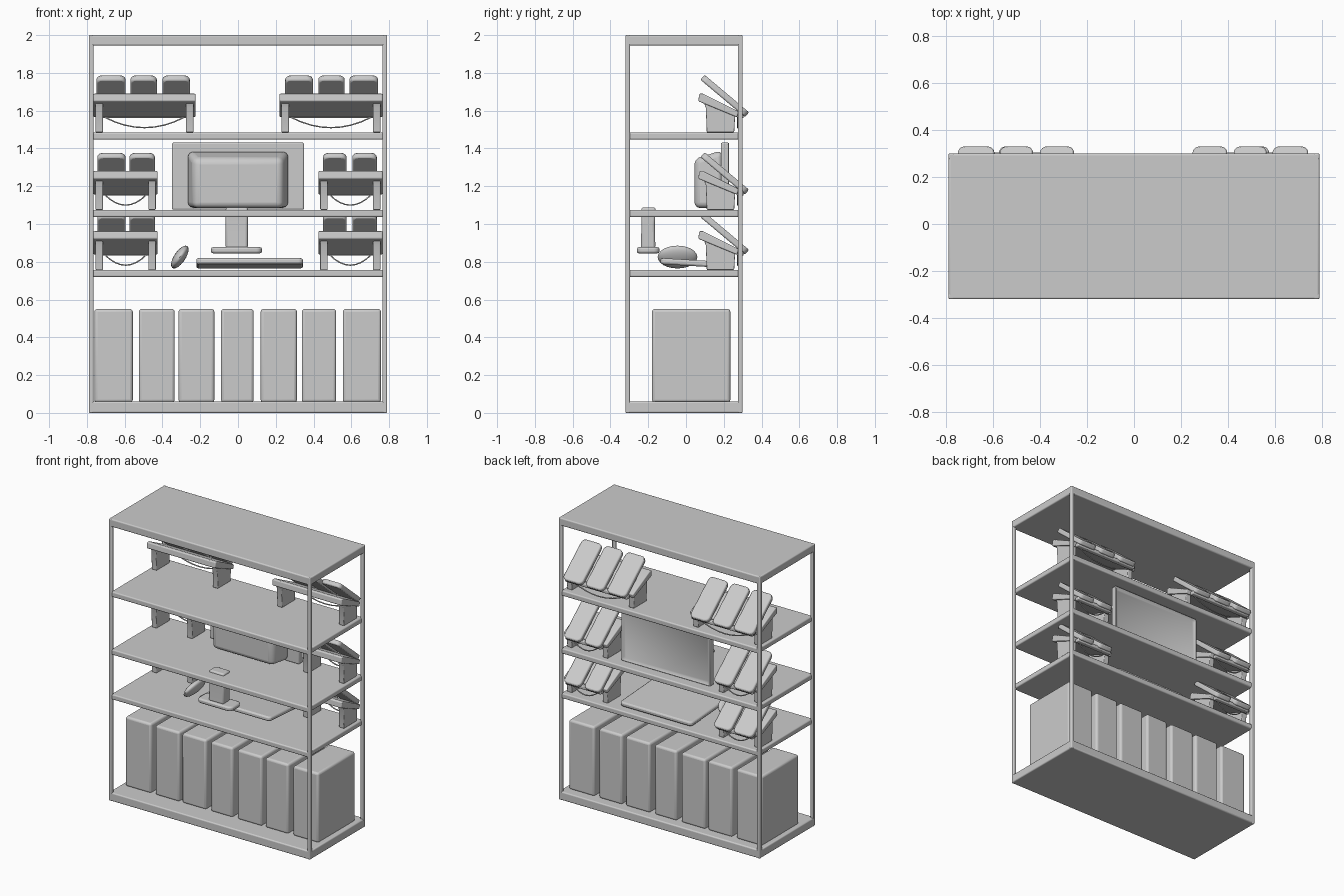
import bpy, bmesh, math
from mathutils import Matrix, Vector

if "Cube" in bpy.data.objects:
    bpy.data.objects.remove(bpy.data.objects["Cube"])


def finish(name, bm, bevel=0.0, segs=3):
    bmesh.ops.recalc_face_normals(bm, faces=bm.faces)
    me = bpy.data.meshes.new(name)
    bm.to_mesh(me)
    bm.free()
    ob = bpy.data.objects.new(name, me)
    bpy.context.collection.objects.link(ob)
    if bevel:
        m = ob.modifiers.new("Bevel", 'BEVEL')
        m.width, m.segments, m.limit_method = bevel, segs, 'ANGLE'
    bpy.ops.object.select_all(action='DESELECT')
    ob.select_set(True)
    bpy.context.view_layer.objects.active = ob
    bpy.ops.object.shade_smooth_by_angle(angle=math.radians(40))
    return ob


def box(name, x, y, z, bevel=0.0):
    """Box from (min, max) pairs."""
    bm = bmesh.new()
    bmesh.ops.create_cube(bm, size=1)
    for v in bm.verts:
        v.co = Vector([(a + b) / 2 + c * (b - a) for c, (a, b) in zip(v.co, (x, y, z))])
    return finish(name, bm, bevel)


def extrude_x(name, profile, x0, x1, bevel=0.0):
    """Extrude a (y, z) profile along x."""
    bm = bmesh.new()
    f = bm.faces.new([bm.verts.new((x0, y, z)) for y, z in profile])
    r = bmesh.ops.extrude_face_region(bm, geom=[f])
    bmesh.ops.translate(bm, vec=(x1 - x0, 0, 0),
                        verts=[v for v in r['geom'] if isinstance(v, bmesh.types.BMVert)])
    return finish(name, bm, bevel)


def rounded_slab(name, size, radius, matrix, bevel):
    """Flat slab with rounded corners in plan, placed by a matrix."""
    w, l, t = size
    bm = bmesh.new()
    pts = []
    for k, (sx, sy) in enumerate(((1, 1), (-1, 1), (-1, -1), (1, -1))):
        for i in range(5):
            a = math.radians(90 * k + 22.5 * i)
            pts.append((sx * (w / 2 - radius) + radius * math.cos(a),
                        sy * (l / 2 - radius) + radius * math.sin(a), -t / 2))
    f = bm.faces.new([bm.verts.new(p) for p in pts])
    r = bmesh.ops.extrude_face_region(bm, geom=[f])
    bmesh.ops.translate(bm, vec=(0, 0, t),
                        verts=[v for v in r['geom'] if isinstance(v, bmesh.types.BMVert)])
    bm.transform(matrix)
    return finish(name, bm, bevel, 2)


# Rack: corner posts and shelves
for sx in (-1, 1):
    xs = sorted((sx * 0.765, sx * 0.79))
    box("front_post", xs, (-0.32, -0.297), (0, 2), 0.006)
    box("back_post", xs, (0.275, 0.3), (0, 2), 0.006)
box("base_shelf", (-0.79, 0.79), (-0.32, 0.3), (0, 0.06), 0.008)
box("top_shelf", (-0.79, 0.79), (-0.32, 0.3), (1.945, 2), 0.008)
for n, (z0, z1) in {"lower": (0.72, 0.757), "middle": (1.037, 1.075), "upper": (1.447, 1.485)}.items():
    box(n + "_shelf", (-0.775, 0.775), (-0.317, 0.295), (z0, z1), 0.008)

# Row of computer cases on the base
for x in ((-0.76, -0.557), (-0.525, -0.335), (-0.315, -0.125), (-0.09, 0.083),
          (0.12, 0.312), (0.338, 0.52), (0.555, 0.757)):
    box("computer_case", x, (-0.18, 0.235), (0.055, 0.55), 0.015)

# Monitor with recessed screen (facing the back) and tapered housing
bm = bmesh.new()
bmesh.ops.create_cube(bm, size=1, matrix=Matrix.Translation((0, 0.207, 1.253)) @ Matrix.Diagonal((0.7, 0.046, 0.355, 1)))
screen = max(bm.faces, key=lambda f: f.calc_center_median().y)
bmesh.ops.inset_individual(bm, faces=[screen], thickness=0.03)
bmesh.ops.translate(bm, verts=screen.verts, vec=(0, -0.012, 0))
finish("monitor_frame", bm, 0.008)
bm = bmesh.new()
bmesh.ops.create_cube(bm, size=1)
for v in bm.verts:
    outer = v.co.y > 0
    v.co = Vector((math.copysign(0.272 if outer else 0.235, v.co.x), 0.19 if outer else 0.045,
                   (1.39 if outer else 1.345) if v.co.z > 0 else 1.085))
finish("monitor_housing", bm, 0.03, 4)

# Monitor stand hanging below the middle shelf
rounded_slab("stand_base", (0.27, 0.12, 0.032), 0.03, Matrix.Translation((-0.008, -0.2, 0.861)), 0.01)
extrude_x("stand_stem", [(-0.24, 0.87), (-0.162, 0.87), (-0.165, 1.0), (-0.16, 1.088),
                         (-0.237, 1.088), (-0.235, 1.0)], -0.065, 0.052, 0.012)

# Keyboard, sloping down toward the back
rounded_slab("keyboard", (0.565, 0.39, 0.032), 0.025,
             Matrix.Translation((0.062, 0.06, 0.792)) @ Matrix.Rotation(math.radians(-3.5), 4, 'X'), 0.01)

# Mouse standing on its end
bm = bmesh.new()
bmesh.ops.create_uvsphere(bm, u_segments=24, v_segments=14, radius=1,
                          matrix=Matrix.Translation((-0.308, -0.045, 0.825)) @
                          Matrix.Rotation(math.radians(-56), 4, 'Y') @
                          Matrix.Diagonal((0.07, 0.105, 0.03, 1)))
finish("mouse", bm)


def phone_rack(x0, x1, z, phones):
    """Sloped display stand with phones; z is the shelf surface."""
    # Side supports
    prof = [(0.11, 0), (0.255, 0), (0.26, 0.09), (0.09, 0.17), (0.105, 0.13)]
    for a in (x0 + 0.01, x1 - 0.05):
        extrude_x("rack_side", [(y, z + h) for y, h in prof], a, a + 0.04, 0.005)
    # Sloped plate
    extrude_x("rack_plate", [(y, z + h) for y, h in
                             ((0.065, 0.165), (0.07, 0.205), (0.09, 0.205), (0.28, 0.11), (0.27, 0.08))],
              x0, x1, 0.006)
    # Lip under the phones
    box("rack_lip", (x0 + 0.03, x1 - 0.03), (0.272, 0.305), (z + 0.075, z + 0.1), 0.006)
    # Phones
    top, low = Vector((0, 0.095, z + 0.285)), Vector((0, 0.315, z + 0.1))
    d = low - top
    for a, b in phones:
        mat = Matrix.Translation((top + low) / 2 + Vector(((a + b) / 2, 0, 0))) @ \
            Matrix.Rotation(math.atan2(d.z, d.y), 4, 'X')
        rounded_slab("phone", (b - a, d.length + 0.02, 0.034), 0.03, mat, 0.008)
    # Sagging cable
    cu = bpy.data.curves.new("cable", 'CURVE')
    cu.dimensions, cu.bevel_depth, cu.bevel_resolution = '3D', 0.004, 1
    sp = cu.splines.new('POLY')
    sp.points.add(8)
    for i, p in enumerate(sp.points):
        t = i / 8
        p.co = (x0 + 0.06 + (x1 - x0 - 0.12) * t, 0.275, z + 0.08 - 0.22 * t * (1 - t), 1)
    bpy.context.collection.objects.link(bpy.data.objects.new("cable", cu))


# Three-phone stands on the upper shelf, two-phone stands on the others
phone_rack(-0.765, -0.225, 1.485, ((-0.75, -0.595), (-0.57, -0.43), (-0.4, -0.255)))
phone_rack(0.22, 0.765, 1.485, ((0.25, 0.397), (0.425, 0.565), (0.59, 0.742)))
for z in (1.075, 0.757):
    phone_rack(-0.765, -0.425, z, ((-0.745, -0.595), (-0.575, -0.44)))
    phone_rack(0.425, 0.765, z, ((0.45, 0.575), (0.605, 0.735)))
